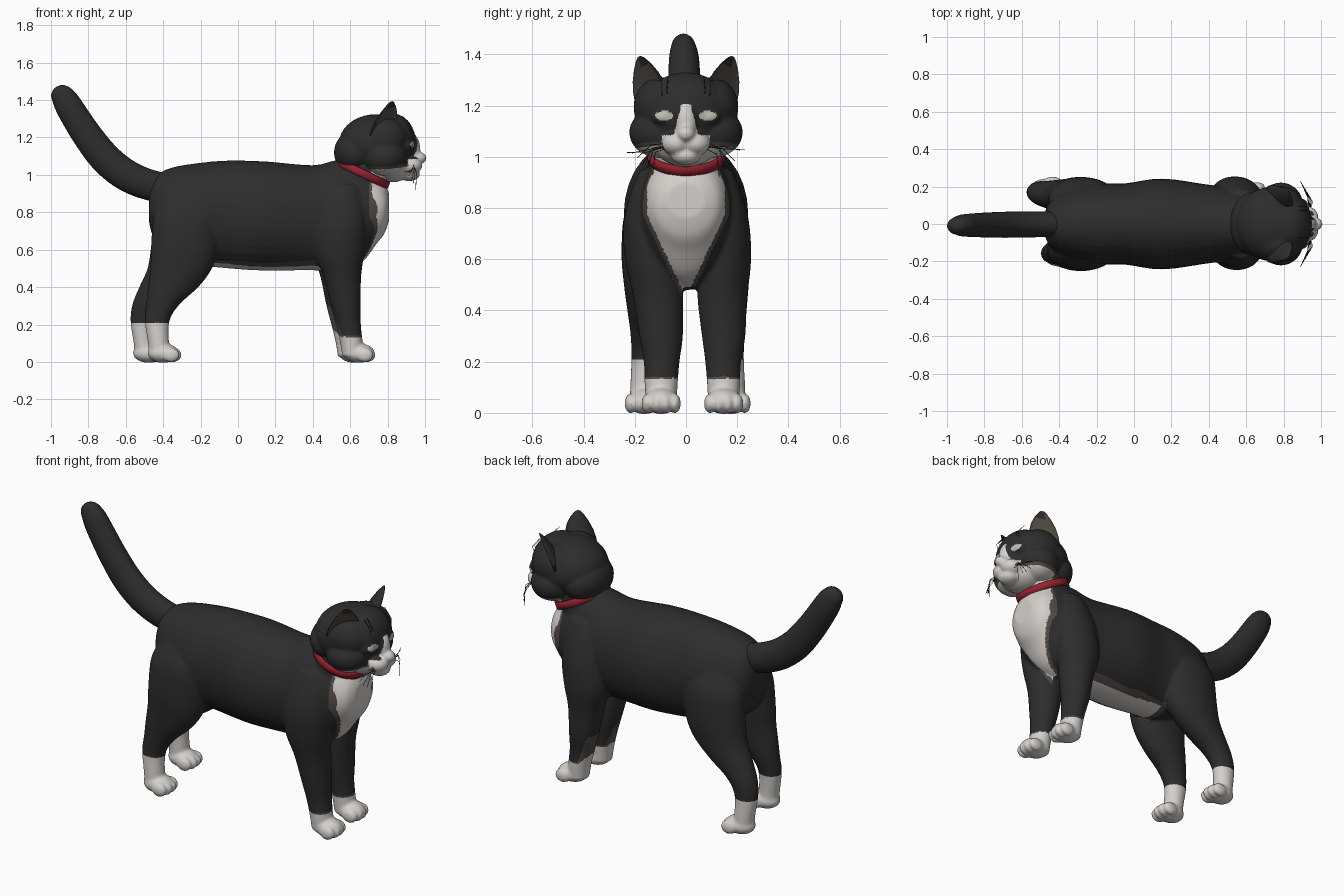
import bpy, bmesh, math, random
from mathutils import Vector, Matrix

if "Cube" in bpy.data.objects:
    bpy.data.objects.remove(bpy.data.objects["Cube"])

random.seed(3)


def material(name, r, g, b):
    m = bpy.data.materials.new(name)
    m.diffuse_color = (r, g, b, 1)
    m.use_nodes = True
    m.node_tree.nodes["Principled BSDF"].inputs["Base Color"].default_value = m.diffuse_color
    return m


BLACK = material("black fur", .026, .026, .027)
WHITE = material("white fur", .66, .63, .60)
BROWN = material("grey brown fur", .085, .07, .06)
RED = material("red leather", .30, .016, .028)
EYE = material("pale eye", .50, .52, .46)
FUR = [BLACK, WHITE, BROWN, EYE]


def ball(bm, c, r):
    mat = Matrix.Translation(c) @ Matrix.Diagonal((*r, 1))
    bmesh.ops.create_uvsphere(bm, u_segments=28, v_segments=18, radius=1, matrix=mat)


def refine(rings, steps=4):
    """Insert smoothly interpolated ellipses between the given ones."""
    rings = [[Vector(v) for v in r] for r in rings]
    out = []
    for i in range(len(rings) - 1):
        p = [rings[max(0, i - 1)], rings[i], rings[i + 1], rings[min(len(rings) - 1, i + 2)]]
        for s in range(steps):
            t = s / steps
            out.append([.5 * (2 * b + (c - a) * t + (2 * a - 5 * b + 4 * c - d) * t ** 2
                              + (3 * b - a - 3 * c + d) * t ** 3) for a, b, c, d in zip(*p)])
    return out + [rings[-1]]


def loft(bm, rings):
    """Skin a list of (centre, axis_a, axis_b) ellipses and cap both ends."""
    n, loops = 32, []
    for c, a, b in refine(rings):
        loops.append([bm.verts.new(c + a * math.cos(2 * math.pi * i / n) + b * math.sin(2 * math.pi * i / n))
                      for i in range(n)])
    for p, q in zip(loops, loops[1:]):
        for i in range(n):
            bm.faces.new((p[i], p[(i + 1) % n], q[(i + 1) % n], q[i]))
    bm.faces.new(loops[0])
    bm.faces.new(loops[-1])


def finish(bm, name, mats, rule=None, voxel=0, smooth=6):
    """Turn a bmesh into an object; optionally fuse its volumes and colour faces by a rule."""
    bmesh.ops.recalc_face_normals(bm, faces=bm.faces)
    me = bpy.data.meshes.new(name)
    bm.to_mesh(me)
    bm.free()
    ob = bpy.data.objects.new(name, me)
    bpy.context.collection.objects.link(ob)
    if voxel:
        m = ob.modifiers.new("fuse", 'REMESH')
        m.mode, m.voxel_size = 'VOXEL', voxel
        s = ob.modifiers.new("soften", 'SMOOTH')
        s.factor, s.iterations = .5, smooth
        dg = bpy.context.evaluated_depsgraph_get()
        me = bpy.data.meshes.new_from_object(ob.evaluated_get(dg))
        ob.modifiers.clear()
        ob.data = me
    me.materials.clear()
    for m in mats:
        me.materials.append(m)
    for p in me.polygons:
        p.use_smooth = True
        p.material_index = rule(p.center, p.normal) if rule else 0
    return ob


# ---- body: torso, neck and four legs fused ----
body = bmesh.new()
torso = [(-.475, .92, .74, .07), (-.44, .995, .64, .13), (-.35, 1.04, .58, .18), (-.2, 1.065, .52, .215),
         (-.05, 1.077, .5, .217), (.15, 1.072, .488, .243), (.4, 1.052, .49, .21), (.54, 1.08, .48, .195),
         (.66, 1.05, .53, .18), (.74, 1.0, .63, .155), (.785, .95, .69, .125), (.808, .90, .76, .075)]
loft(body, [((x, 0, (t + b) / 2), (0, ry, 0), (0, 0, (t - b) / 2)) for x, t, b, ry in torso])

tilt = Matrix.Translation((.667, 0, 1.008)) @ Matrix.Rotation(math.radians(25.7), 4, 'Y')
loft(body, [(tilt @ Vector((0, 0, h)), tilt.to_3x3() @ Vector((.145 * k, 0, 0)), (0, .142 * k, 0))
            for h, k in ((-.16, 1.1), (-.03, 1), (.08, 1))])


def leg(rings, side, dx, dy, start, paw, toe):
    """Rings are (z, x, y, rx, ry); dx and dy shift the leg increasingly below height start."""
    out = []
    for z, x, y, rx, ry in rings:
        k = min(1, max(0, (start - z) / (start - .3)))
        out.append(((x + dx * k, side * y + dy * k, z), (rx, 0, 0), (0, ry, 0)))
    loft(body, out)
    fy = side * rings[-1][2] + dy
    ball(body, (paw + dx, fy, .047), (.085, .066, .052))
    for i in (-1.5, -.5, .5, 1.5):
        ball(body, (toe + dx - .012 * abs(i), fy + i * .036, .037), (.046, .023, .039))


front = [(.95, .57, .11, .08, .07), (.85, .56, .125, .12, .095), (.72, .55, .14, .135, .108),
         (.58, .54, .14, .13, .104), (.45, .55, .125, .1, .097), (.3, .565, .122, .08, .085),
         (.2, .578, .12, .067, .07), (.1, .595, .122, .06, .064), (.03, .6, .122, .055, .06)]
hind = [(.9, -.27, .1, .12, .08), (.78, -.27, .13, .18, .11), (.62, -.285, .138, .18, .114),
        (.5, -.305, .143, .165, .1), (.4, -.35, .147, .135, .084), (.31, -.405, .152, .09, .068),
        (.22, -.437, .16, .066, .056), (.1, -.43, .166, .056, .055), (.03, -.425, .166, .055, .056)]
leg(front, -1, .012, .025, .75, .635, .685)
leg(front, 1, -.012, .025, .75, .635, .685)
leg(hind, -1, .005, .003, .55, -.405, -.345)
leg(hind, 1, -.072, .01, .55, -.405, -.345)


def body_colour(c, n):
    y = abs(c.y)
    # socks
    if c.x > .4 and c.z < .3:
        top = .135 + 1.0 * max(0, .55 - c.x)
        return 1 if c.z < top else 2 if c.z < top + .008 + 1.5 * max(0, .56 - c.x) else 0
    if c.x < -.25 and c.z < .21:
        return 1
    # bib on the chest
    if c.x > .58 and c.z > .44:
        w = min(.152, (c.z - .45) * .47)
        back = .58 + max(0, min(.135, (c.z - .5) * .5))
        if n.x > .05 or c.z > .9:
            return 1 if y < w and c.x > back else 2 if y < w + .016 and c.x > back - .015 else 0
    # belly patch
    if -.17 < c.x < .46 and .46 < c.z < .54 and n.z < -.6:
        return 1 if y < .085 and c.x > -.13 else 2 if y < .125 else 0
    return 0


finish(body, "body", FUR, body_colour, .0085, 7)

# ---- tail ----
tail = bmesh.new()
path = [(-.33, .91, .085), (-.45, .94, .083), (-.54, .97, .085), (-.63, 1.02, .086), (-.72, 1.1, .085),
        (-.805, 1.21, .081), (-.87, 1.31, .077), (-.915, 1.385, .072), (-.938, 1.43, .06), (-.951, 1.46, .035)]
rings = []
for i, (x, z, r) in enumerate(path):
    a, b = path[max(0, i - 1)], path[min(len(path) - 1, i + 1)]
    d = Vector((b[0] - a[0], 0, b[1] - a[1])).normalized()
    rings.append(((x, -.01 * i / 9, z), Vector((-d.z, 0, d.x)) * r, (0, r * .82, 0)))
loft(tail, rings)
ball(tail, (-.938, -.01, 1.422), (.063, .05, .06))
finish(tail, "tail", [BLACK], None, .01)

# ---- head ----
head = bmesh.new()
ball(head, (.74, 0, 1.17), (.2, .2, .155))        # skull
ball(head, (.82, 0, 1.18), (.13, .17, .15))       # forehead
ball(head, (.635, 0, 1.12), (.122, .17, .12))     # nape
ball(head, (.82, 0, 1.06), (.125, .13, .1))       # jaw
ball(head, (.915, 0, 1.005), (.058, .06, .038))   # chin
ball(head, (.93, 0, 1.135), (.045, .045, .085))   # nose bridge
ball(head, (.965, 0, 1.09), (.043, .037, .033))   # nose
for s in (-1, 1):
    ball(head, (.785, s * .1, 1.095), (.12, .122, .1))      # cheek
    ball(head, (.77, s * .1, 1.195), (.135, .105, .115))    # temple
    ball(head, (.92, s * .036, 1.052), (.066, .06, .048))   # whisker pad
    ball(head, (.893, s * .086, 1.155), (.045, .05, .035))  # eyeball


def head_colour(c, n):
    y = abs(c.y)
    if c.x > .84 and ((y - .086) / .034) ** 2 + ((c.z - 1.16) / .019) ** 2 < 1:
        return 3
    if c.x > .86 and c.z < 1.205 and y < .018 + (1.205 - c.z) * .25:
        return 1
    if c.x > .87 and c.z < 1.085 and y < .095:
        return 1
    low = 1.03 + .15 * max(0, c.x - .8)
    if c.x > .68 and c.z < low + .014:
        return 1 if c.z < low else 2
    return 0


finish(head, "head", FUR, head_colour, .0065, 10)

# ---- ears: cupped cones facing outward and forward ----
for s, side in ((-1, "right"), (1, "left")):
    ear = bmesh.new()
    base, tip = Vector((.775, s * .143, 1.235)), Vector((.82, s * .183, 1.392))
    along = Vector((-.1, s * .085, -.04)).normalized()
    out = Vector((.66, s * .75, 0))
    loops = []
    for t, w in ((0, .09), (.25, .086), (.5, .073), (.75, .049), (.93, .024), (1, .008)):
        loop = []
        for i in range(20):
            a = 2 * math.pi * i / 20
            v = math.sin(a)
            depth = -.15 * v if v > 0 else .6 * v   # hollow inside, round back
            loop.append(ear.verts.new(base.lerp(tip, t) + along * w * math.cos(a) + out * w * depth))
        loops.append(loop)
    for p, q in zip(loops, loops[1:]):
        for i in range(20):
            ear.faces.new((p[i], p[(i + 1) % 20], q[(i + 1) % 20], q[i]))
    ear.faces.new(loops[-1])
    ear.faces.new(loops[0])
    finish(ear, side + "_ear", [BLACK, BROWN],
           lambda c, n: 1 if n.dot(out) > .45 and c.z < 1.365 else 0)

# ---- collar ----
collar = bmesh.new()
n, prof = 64, [(-.022, .0), (-.019, .009), (.019, .009), (.022, .0)]
loops = [[collar.verts.new(tilt @ Vector(((.145 + d) * math.cos(2 * math.pi * i / n),
                                          (.143 + d) * math.sin(2 * math.pi * i / n), h)))
          for i in range(n)] for h, d in prof]
for k in range(4):
    p, q = loops[k], loops[(k + 1) % 4]
    for i in range(n):
        collar.faces.new((p[i], p[(i + 1) % n], q[(i + 1) % n], q[i]))
finish(collar, "collar", [RED])

# ---- whiskers and brow hairs ----
cu = bpy.data.curves.new("whiskers", 'CURVE')
cu.dimensions, cu.bevel_depth, cu.bevel_resolution = '3D', .0015, 0
cu.materials.append(BLACK)


def hair(*pts):
    sp = cu.splines.new('POLY')
    sp.points.add(len(pts) - 1)
    for p, q in zip(sp.points, pts):
        p.co = (*q, 1)


for s in (-1, 1):
    for i in range(6):
        z, e = 1.035 + .006 * (i % 4), random.uniform(-.015, .015)
        hair((.94, s * .07, z), (.955 - .006 * i, s * (.12 + .006 * i), z - .01 + e),
             (.95 - .012 * i, s * (.13 + .02 * i), .935 + .019 * i + e))
    for i in range(2):
        hair((.91, s * (.07 + .02 * i), 1.21), (.925, s * (.075 + .02 * i), 1.26), (.88, s * (.07 + .025 * i), 1.315))
bpy.context.collection.objects.link(bpy.data.objects.new("whiskers", cu))
